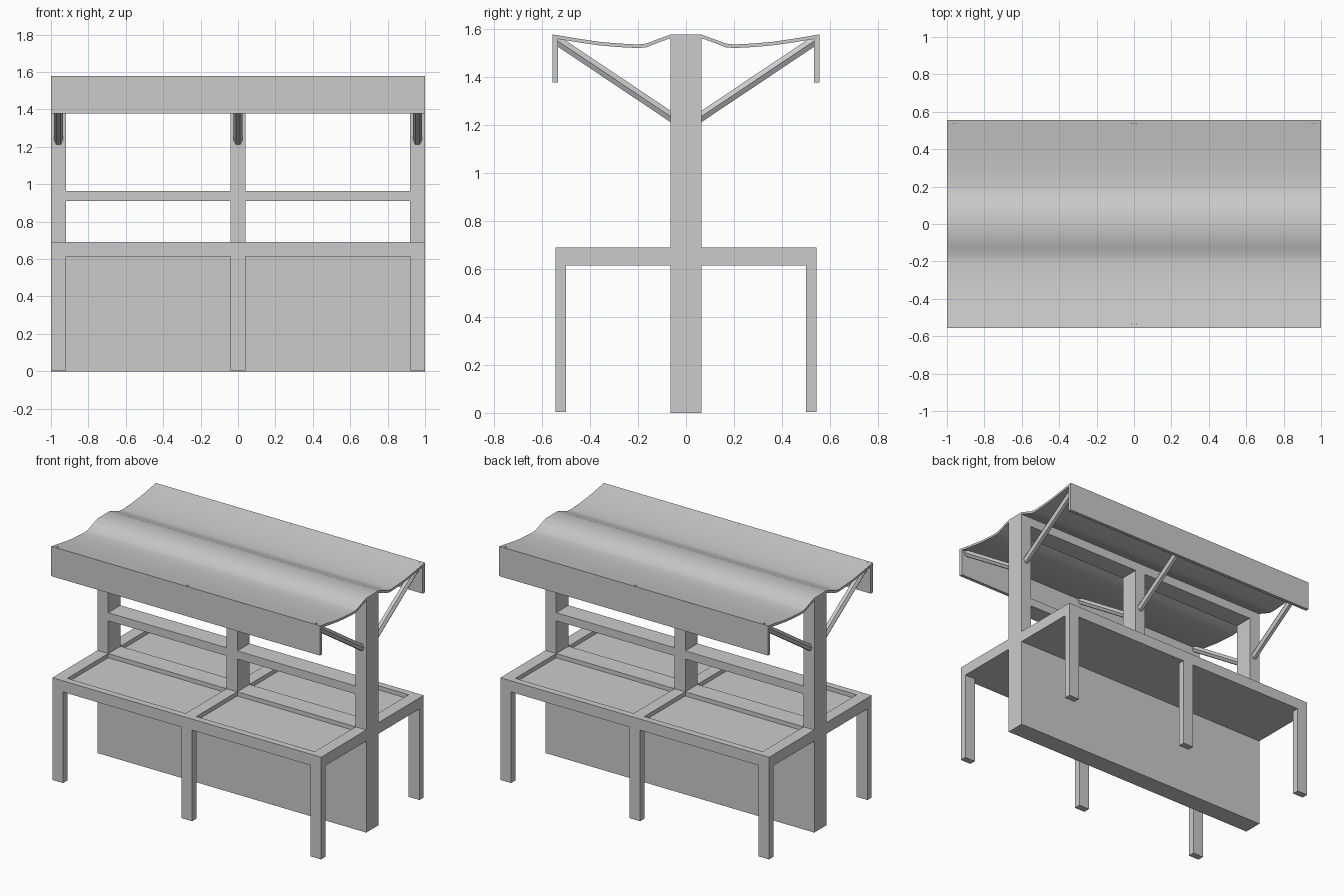
import bpy, bmesh, math
from mathutils import Matrix, Vector

if "Cube" in bpy.data.objects:
    bpy.data.objects.remove(bpy.data.objects["Cube"])


def make_object(name, bm):
    bmesh.ops.recalc_face_normals(bm, faces=bm.faces)
    me = bpy.data.meshes.new(name)
    bm.to_mesh(me)
    bm.free()
    ob = bpy.data.objects.new(name, me)
    bpy.context.collection.objects.link(ob)
    return ob


def boxes(name, extents):
    """One object from boxes given as (x0, x1, y0, y1, z0, z1)."""
    bm = bmesh.new()
    for x0, x1, y0, y1, z0, z1 in extents:
        centre = Vector((x0 + x1, y0 + y1, z0 + z1)) / 2
        size = (x1 - x0, y1 - y0, z1 - z0)
        bmesh.ops.create_cube(bm, size=1, matrix=Matrix.Translation(centre) @ Matrix.Diagonal((*size, 1)))
    return make_object(name, bm)


def prism(name, start, end):
    """Solid between two matching rings of points."""
    bm = bmesh.new()
    a = [bm.verts.new(p) for p in start]
    b = [bm.verts.new(p) for p in end]
    bm.faces.new(a)
    bm.faces.new(b)
    n = len(a)
    for i in range(n):
        j = (i + 1) % n
        bm.faces.new((a[i], a[j], b[j], b[i]))
    return make_object(name, bm)


def cut(ob, extents):
    cutter = boxes("cutter", extents)
    cutter.hide_render = True
    mod = ob.modifiers.new("cut", 'BOOLEAN')
    mod.operation, mod.solver, mod.object = 'DIFFERENCE', 'EXACT', cutter
    bpy.context.view_layer.objects.active = ob
    bpy.ops.object.modifier_apply(modifier=mod.name)
    bpy.data.objects.remove(cutter)


BAYS = [(-0.92, -0.04), (0.04, 0.92)]
POSTS = [-0.96, 0.0, 0.96]
HALF = 0.065      # half depth of the central frame
EDGE = 0.545      # outer edge of the tables

# Central frame: wall, posts and rails in one piece with window openings
frame = boxes("central_frame", [(-1, 1, -HALF, HALF, 0, 1.562)])
cut(frame, [(x0, x1, -0.2, 0.2, z0, z1) for x0, x1 in BAYS
            for z0, z1 in ((0.69, 0.91), (0.965, 1.5))])

for side, label in ((-1, "front"), (1, "back")):
    def span(a, b):
        return tuple(sorted((side * a, side * b)))

    # Table with two sunken trays
    table = boxes(label + "_table", [(-1, 1, *span(HALF, EDGE), 0.615, 0.69)])
    cut(table, [(x0, x1, *span(0.03, 0.5), 0.662, 0.8) for x0, x1 in BAYS])

    # Table legs
    boxes(label + "_legs", [(x - 0.04, x + 0.04, *span(0.5, EDGE), 0.003, 0.615) for x in POSTS])

    # Six-sided diagonal roof braces
    for i, x in enumerate(POSTS):
        rings = []
        for y, z in ((0.06, 1.233), (0.538, 1.553)):
            rings.append([(x + 0.0235 * math.cos(k * math.pi / 3), side * y,
                           z + 0.0275 * math.sin(k * math.pi / 3)) for k in range(6)])
        prism(f"{label}_brace_{i + 1}", *rings)

# Sagging canopy with hanging valances, half profile mirrored in y
top = [(0.065, 1.577), (0.12, 1.557), (0.165, 1.54), (0.2, 1.536), (0.28, 1.54),
       (0.36, 1.547), (0.45, 1.56), (0.557, 1.578)]
under = [(0.557, 1.378), (0.534, 1.378), (0.534, 1.559), (0.45, 1.545), (0.36, 1.532),
         (0.28, 1.525), (0.2, 1.521), (0.165, 1.524), (0.12, 1.542), (0.065, 1.562)]
half = top + under
profile = half + [(-y, z) for y, z in reversed(half)]
canopy = prism("canopy", [(-1, y, z) for y, z in profile], [(1, y, z) for y, z in profile])
bpy.ops.object.select_all(action='DESELECT')
canopy.select_set(True)
bpy.context.view_layer.objects.active = canopy
bpy.ops.object.shade_smooth_by_angle(angle=math.radians(35))
